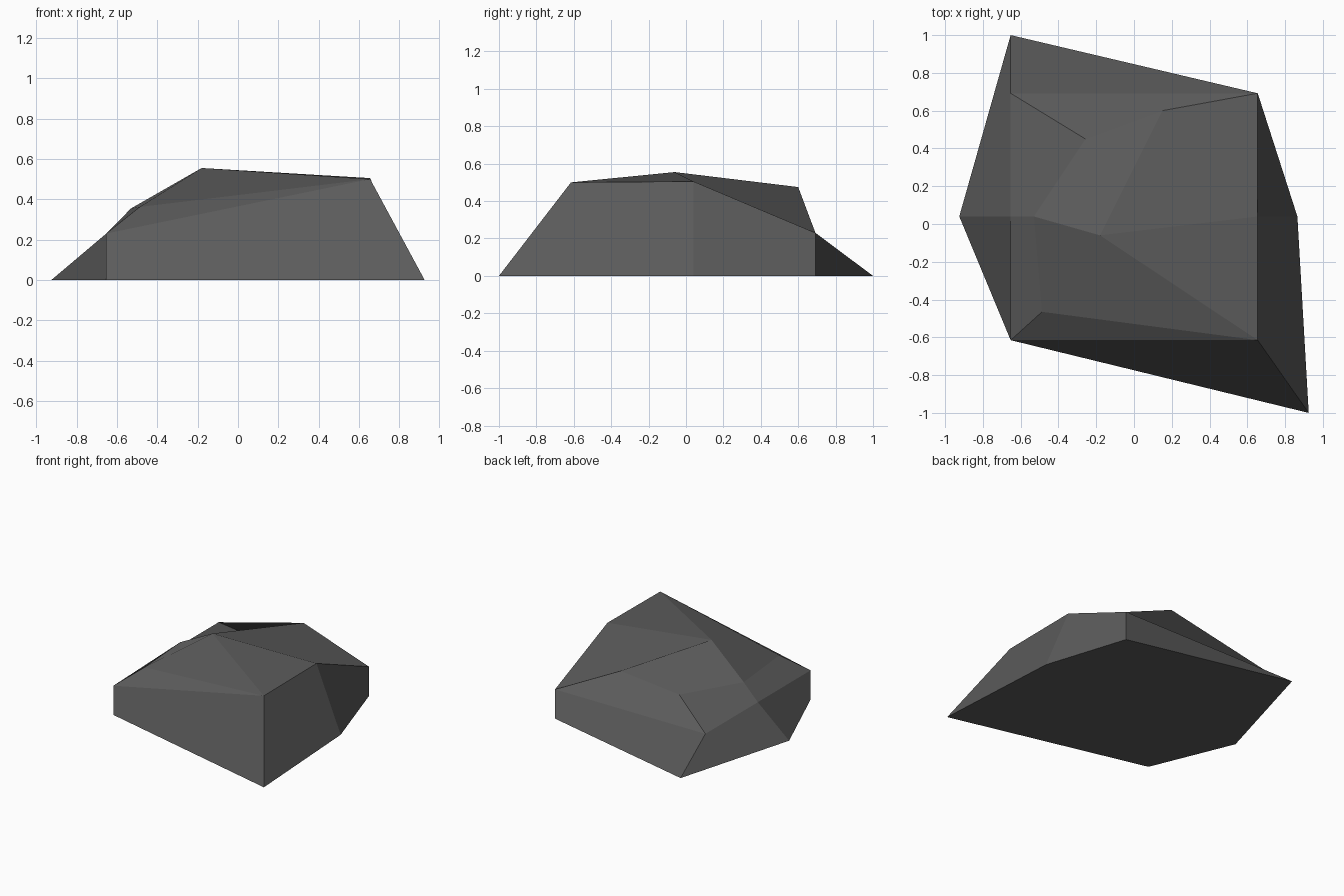
import bpy
import bmesh

cube = bpy.data.objects.get("Cube")
if cube:
    bpy.data.objects.remove(cube, do_unlink=True)

# Shared limits of the boulder's body
WEST, EAST = -0.653, 0.655
SOUTH, MIDDLE, NORTH = -0.615, 0.04, 0.692
SHOULDER = 0.23

# Named corners: ground outline, low shoulder, then the chipped crown
corners = {
    "ground_nw": (WEST, 1.0, 0),
    "ground_w": (-0.925, MIDDLE, 0),
    "ground_sw": (WEST, SOUTH, 0),
    "ground_se": (0.925, -1.0, 0),
    "ground_e": (0.865, MIDDLE, 0),
    "ground_ne": (EAST, NORTH, 0),
    "shoulder_nw": (WEST, NORTH, SHOULDER),
    "shoulder_w": (WEST, MIDDLE, SHOULDER),
    "shoulder_sw": (WEST, SOUTH, SHOULDER),
    "shoulder_ne": (EAST, NORTH, SHOULDER),
    "crest_se": (EAST, SOUTH, 0.5),
    "crest_e": (EAST, MIDDLE, 0.505),
    "crown_sw": (-0.487, -0.465, 0.362),
    "crown_w": (-0.53, MIDDLE, 0.355),
    "crown_nw": (-0.257, 0.45, 0.34),
    "crown_n": (0.15, 0.6, 0.475),
    "peak": (-0.18, -0.06, 0.555),
}

# Facets, each listed by its corners; a four-sided one creases from its first to its third
facets = [
    # underside
    "ground_nw ground_ne ground_e ground_se ground_sw ground_w",
    # walls
    "ground_se crest_se shoulder_sw ground_sw",
    "ground_e crest_e crest_se ground_se",
    "ground_ne shoulder_ne crest_e ground_e",
    "ground_nw shoulder_nw shoulder_ne ground_ne",
    "ground_w shoulder_w shoulder_nw ground_nw",
    "ground_sw shoulder_sw shoulder_w ground_w",
    # chipped bevels above the shoulder
    "shoulder_sw crest_se crown_sw",
    "shoulder_sw crown_sw crown_w shoulder_w",
    "shoulder_w crown_w crown_nw shoulder_nw",
    "shoulder_nw crown_nw crown_n shoulder_ne",
    # crown
    "crown_sw crest_se peak crown_w",
    "crest_se crest_e peak",
    "peak crest_e shoulder_ne crown_n",
    "crown_w peak crown_n crown_nw",
]

bm = bmesh.new()
verts = {name: bm.verts.new(co) for name, co in corners.items()}
for facet in facets:
    bm.faces.new([verts[name] for name in facet.split()])
bmesh.ops.recalc_face_normals(bm, faces=bm.faces)

mesh = bpy.data.meshes.new("boulder")
bm.to_mesh(mesh)
bm.free()

# Dark stone colour
stone = bpy.data.materials.new("dark grey stone")
stone.use_nodes = True
colour = (0.105, 0.105, 0.105, 1)
stone.diffuse_color = colour
bsdf = next(n for n in stone.node_tree.nodes if n.type == "BSDF_PRINCIPLED")
bsdf.inputs["Base Color"].default_value = colour
bsdf.inputs["Roughness"].default_value = 0.9
mesh.materials.append(stone)

boulder = bpy.data.objects.new("boulder", mesh)
bpy.context.collection.objects.link(boulder)
